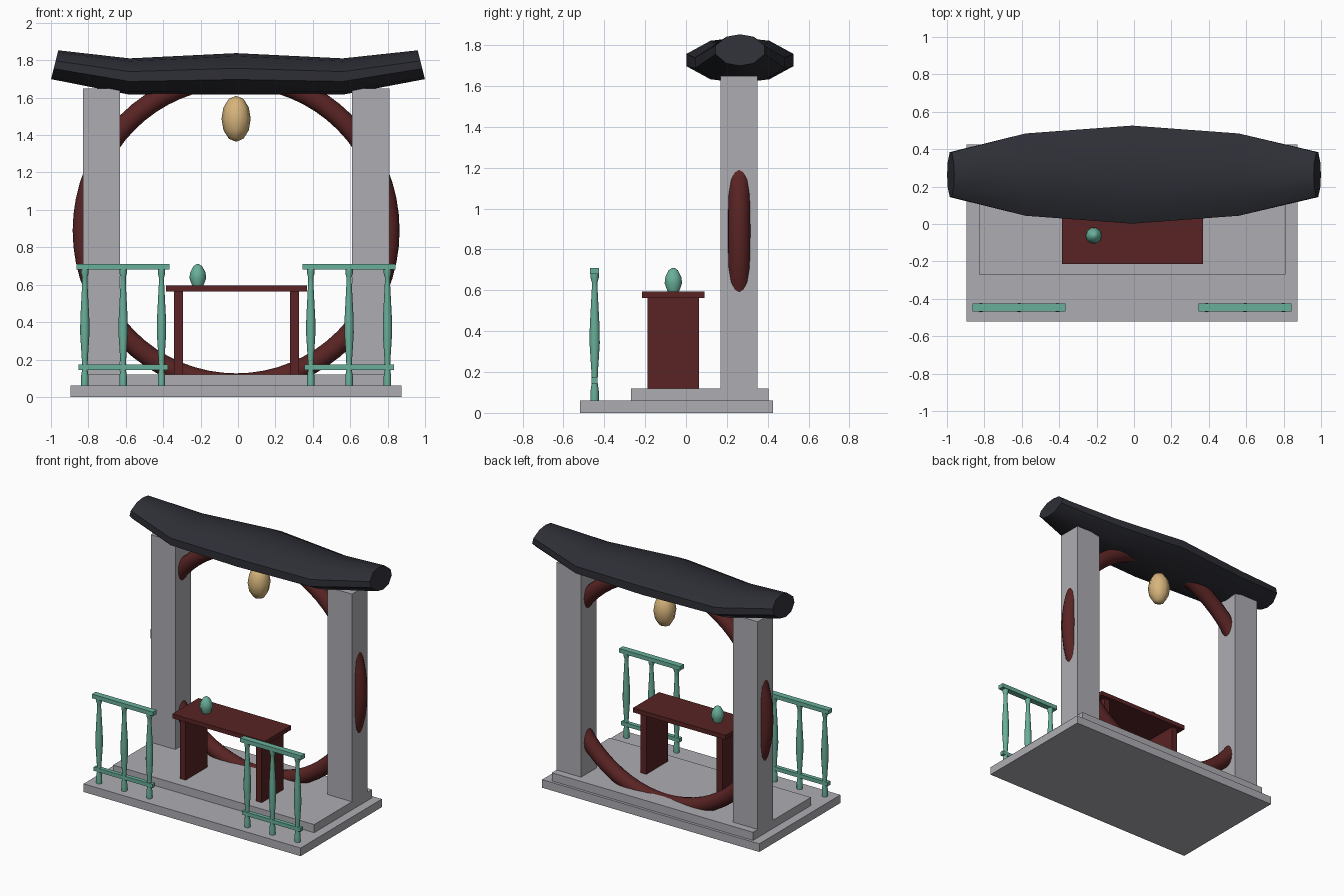
import bpy
import bmesh
import math
from mathutils import Vector

if "Cube" in bpy.data.objects:
    bpy.data.objects.remove(bpy.data.objects["Cube"])


def material(name, rgb):
    m = bpy.data.materials.new(name)
    m.use_nodes = True
    m.diffuse_color = (*rgb, 1)
    m.node_tree.nodes["Principled BSDF"].inputs["Base Color"].default_value = (*rgb, 1)
    return m


STONE = material("pale stone", (0.42, 0.42, 0.45))
SLATE = material("dark slate", (0.027, 0.028, 0.037))
WOOD = material("red wood", (0.10, 0.017, 0.017))
JADE = material("jade green", (0.14, 0.43, 0.32))
PAPER = material("lantern paper", (0.68, 0.46, 0.20))


def finish(bm, name, mat, smooth=None):
    bmesh.ops.recalc_face_normals(bm, faces=bm.faces)
    mesh = bpy.data.meshes.new(name)
    bm.to_mesh(mesh)
    bm.free()
    mesh.materials.append(mat)
    ob = bpy.data.objects.new(name, mesh)
    bpy.context.collection.objects.link(ob)
    if smooth:
        bpy.ops.object.select_all(action="DESELECT")
        ob.select_set(True)
        bpy.context.view_layer.objects.active = ob
        bpy.ops.object.shade_smooth_by_angle(angle=math.radians(smooth))
    return ob


def box(name, mat, xs, ys, zs):
    lo, hi = Vector((xs[0], ys[0], zs[0])), Vector((xs[1], ys[1], zs[1]))
    bm = bmesh.new()
    bmesh.ops.create_cube(bm, size=1)
    bmesh.ops.scale(bm, vec=hi - lo, verts=bm.verts)
    bmesh.ops.translate(bm, vec=(lo + hi) / 2, verts=bm.verts)
    return finish(bm, name, mat)


def loft(name, mat, rings, smooth):
    """Skin closed rings of points and cap both ends."""
    bm = bmesh.new()
    rows = [[bm.verts.new(p) for p in ring] for ring in rings]
    n = len(rows[0])
    for a, b in zip(rows, rows[1:]):
        for i in range(n):
            j = (i + 1) % n
            bm.faces.new((a[i], a[j], b[j], b[i]))
    bm.faces.new(rows[0])
    bm.faces.new(rows[-1])
    return finish(bm, name, mat, smooth)


def turned(name, mat, x, y, profile, sides, smooth):
    angles = [math.tau * i / sides for i in range(sides)]
    rings = [[(x + r * math.cos(a), y + r * math.sin(a), z) for a in angles]
             for r, z in profile]
    return loft(name, mat, rings, smooth)


MID = -0.01        # centre line of the gate
GATE_Y = 0.26      # depth of pillars, ring and lantern

# Stepped base
box("base_slab", STONE, (-0.895, 0.875), (-0.52, 0.425), (0, 0.06))
box("upper_step", STONE, (-0.83, 0.81), (-0.27, 0.405), (0.06, 0.12))

# Pillars
for side, s in (("left", 1), ("right", -1)):
    c = MID + s * 0.72
    box(side + "_pillar", STONE, (c - 0.1, c + 0.1), (0.17, 0.35), (0.12, 1.65))

# Round gate ring running through the pillars
bm = bmesh.new()
R, r, SEG, TUBE = 0.819, 0.055, 64, 16
grid = []
for i in range(SEG):
    a = math.tau * i / SEG
    row = []
    for k in range(TUBE):
        t = math.tau * k / TUBE
        d = R + r * math.cos(t)
        row.append(bm.verts.new((MID + d * math.cos(a), GATE_Y + r * math.sin(t),
                                 0.89 + d * math.sin(a))))
    grid.append(row)
for i in range(SEG):
    a, b = grid[i], grid[(i + 1) % SEG]
    for k in range(TUBE):
        j = (k + 1) % TUBE
        bm.faces.new((a[k], a[j], b[j], b[k]))
finish(bm, "moon_gate_ring", WOOD, 60)

# Curved roof: one rounded section swept along x, with upturned ends
SECTION = [(-1, -.27), (-1, .27), (-.55, .85), (0, 1), (.55, .85),
           (1, .27), (1, -.27), (.55, -.85), (0, -1), (-.55, -.85)]
STATIONS = [(-0.98, 0.12, 1.776, 0.077), (-0.57, 0.22, 1.713, 0.097),
            (0, 0.262, 1.727, 0.111),
            (0.57, 0.22, 1.713, 0.097), (0.98, 0.12, 1.776, 0.077)]
rings = []
for x, w, zc, h in STATIONS:
    tip = abs(x) > 0.9
    slant = -0.25 * h * (1 if x > 0 else -1) if tip else 0
    rings.append([(MID * (not tip) + x + slant * v, 0.264 + w * u, zc + h * v)
                  for u, v in SECTION])
loft("roof", SLATE, rings, 50)

# Hanging lantern
bm = bmesh.new()
bmesh.ops.create_uvsphere(bm, u_segments=8, v_segments=6, radius=1)
bmesh.ops.scale(bm, vec=(0.078, 0.078, 0.123), verts=bm.verts)
bmesh.ops.translate(bm, vec=(MID, GATE_Y, 1.487), verts=bm.verts)
finish(bm, "lantern", PAPER, 50)

# Altar table
box("table_top", WOOD, (-0.385, 0.37), (-0.215, 0.09), (0.563, 0.595))
for side, x in (("left", 0.302), ("right", -0.318)):
    box(side + "_table_leg", WOOD, (x - 0.023, x + 0.023), (-0.188, 0.064), (0.12, 0.563))

# Egg-shaped jar on the table
turned("jar", JADE, -0.215, -0.062,
       [(0.03, 0.595), (0.045, 0.635), (0.041, 0.665), (0.024, 0.698), (0.006, 0.71)], 10, 50)

# Front railings with turned posts
POST = [(0.020, 0.06), (0.020, 0.11), (0.014, 0.15), (0.016, 0.20), (0.025, 0.34),
        (0.024, 0.42), (0.014, 0.61), (0.014, 0.64), (0.020, 0.66), (0.020, 0.685)]
RAIL_Y = -0.447
for side, c in (("left", 0.594), ("right", -0.614)):
    box(side + "_top_rail", JADE, (c - 0.249, c + 0.249),
        (RAIL_Y - 0.022, RAIL_Y + 0.022), (0.68, 0.71))
    box(side + "_bottom_rail", JADE, (c - 0.239, c + 0.239),
        (RAIL_Y - 0.015, RAIL_Y + 0.015), (0.145, 0.173))
    for k in (-1, 0, 1):
        turned(f"{side}_post_{k + 2}", JADE, c + k * 0.205, RAIL_Y, POST, 12, 50)
